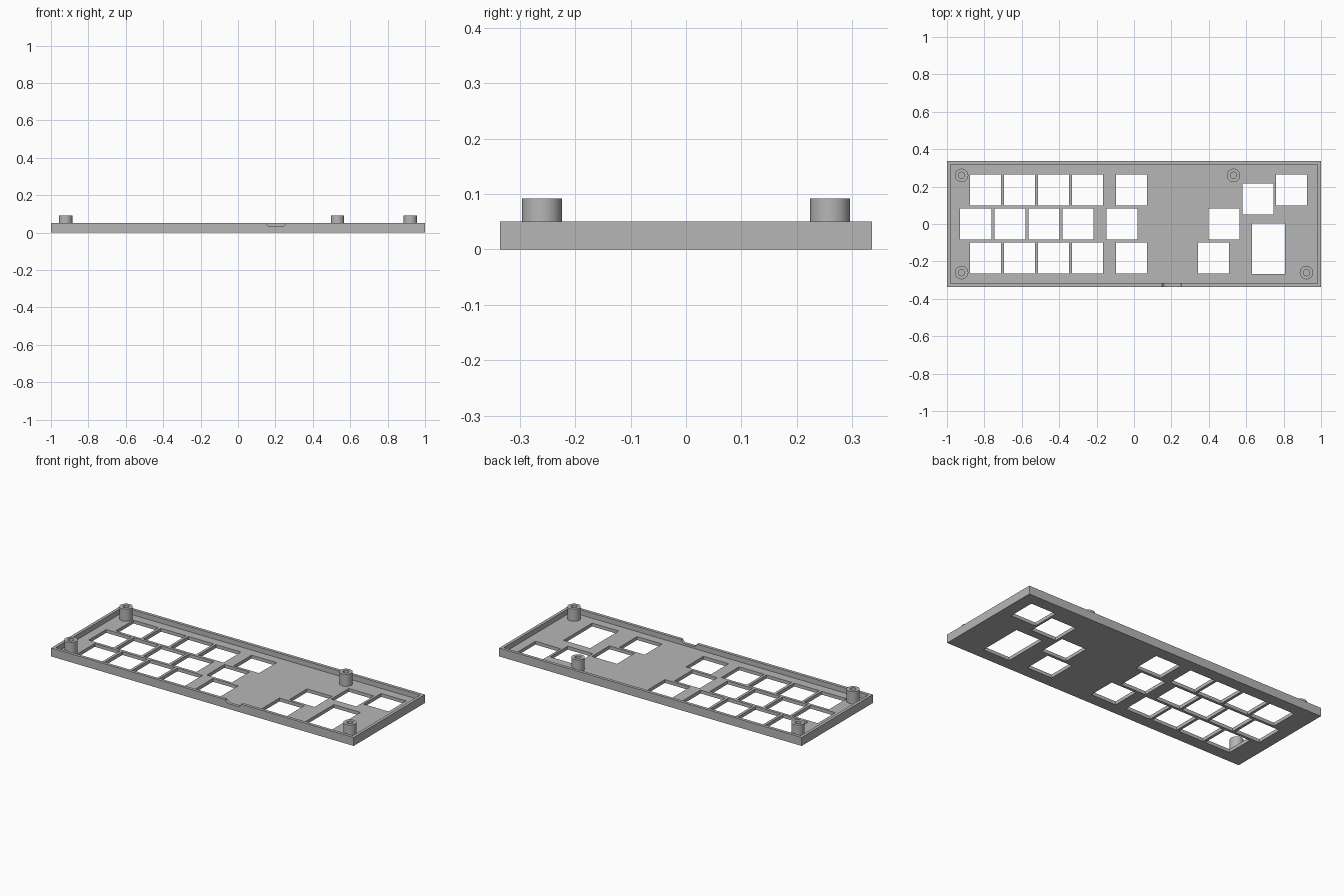
import bpy
import bmesh
import math
from mathutils import Matrix, Vector

if "Cube" in bpy.data.objects:
    bpy.data.objects.remove(bpy.data.objects["Cube"], do_unlink=True)

HALF_X, HALF_Y = 1.0, 0.336
RIM_TOP, FLOOR, WALL = 0.0505, 0.02, 0.018
POST_TOP, POST_R, BORE_R = 0.092, 0.036, 0.017
KEY, PITCH = 0.166, 0.182

grey = bpy.data.materials.new("plain_grey")
grey.use_nodes = True
colour = (0.47, 0.47, 0.47, 1)
grey.diffuse_color = colour
grey.node_tree.nodes["Principled BSDF"].inputs["Base Color"].default_value = colour


def make_object(name, bm):
    bmesh.ops.recalc_face_normals(bm, faces=bm.faces)
    mesh = bpy.data.meshes.new(name)
    bm.to_mesh(mesh)
    bm.free()
    mesh.materials.append(grey)
    obj = bpy.data.objects.new(name, mesh)
    bpy.context.collection.objects.link(obj)
    return obj


def add_box(bm, x, y, w, d, z0, z1):
    place = Matrix.Translation((x, y, (z0 + z1) / 2)) @ Matrix.Diagonal((w, d, z1 - z0, 1))
    bmesh.ops.create_cube(bm, size=1, matrix=place)


def cut(target, bm, name):
    cutter = make_object(name, bm)
    cutter.hide_render = True
    mod = target.modifiers.new(name, "BOOLEAN")
    mod.operation, mod.solver, mod.object = "DIFFERENCE", "EXACT", cutter
    bpy.context.view_layer.objects.active = target
    bpy.ops.object.modifier_apply(modifier=mod.name)
    bpy.data.objects.remove(cutter, do_unlink=True)


# Tray: solid slab, hollowed from above to leave a thin rim
bm = bmesh.new()
add_box(bm, 0, 0, 2 * HALF_X, 2 * HALF_Y, 0, RIM_TOP)
tray = make_object("tray", bm)
bm = bmesh.new()
add_box(bm, 0, 0, 2 * (HALF_X - WALL), 2 * (HALF_Y - WALL), FLOOR, 0.2)
cut(tray, bm, "cavity_cutter")

# Key openings: three staggered rows on one side, a loose group on the other
keys = []
for row, start in ((1, -0.794), (0, -0.846), (-1, -0.794)):
    y = row * PITCH
    keys += [(start + i * PITCH, y) for i in range(4)]
    keys.append((start + 0.781, y))
keys += [(0.481, 0), (0.426, -PITCH), (0.663, 0.134), (0.843, PITCH)]
bm = bmesh.new()
for x, y in keys:
    add_box(bm, x, y, KEY, KEY, -0.1, 0.1)
add_box(bm, 0.72, -0.133, 0.176, 0.27, -0.1, 0.1)
cut(tray, bm, "key_cutter")

# Cable notch with rounded lower corners in the front rim
bm = bmesh.new()
profile = [(0.053, 0.1)]
for i in range(9):
    a = math.radians(90 * i / 8)
    profile.append((0.029 + 0.024 * math.cos(a), 0.056 - 0.024 * math.sin(a)))
profile += [(-x, z) for x, z in reversed(profile)]
ring = [bm.verts.new((0.203 + x, -HALF_Y - 0.05, z)) for x, z in profile]
face = bm.faces.new(ring)
moved = bmesh.ops.extrude_face_region(bm, geom=[face])["geom"]
bmesh.ops.translate(bm, vec=(0, 0.05 + WALL + 0.01, 0),
                    verts=[v for v in moved if isinstance(v, bmesh.types.BMVert)])
cut(tray, bm, "notch_cutter")

# Hollow screw posts
posts = {"back_right_post": (-0.922, 0.26), "front_right_post": (-0.922, -0.26),
         "back_left_post": (0.532, 0.26), "front_left_post": (0.922, -0.26)}
for name, (x, y) in posts.items():
    bm = bmesh.new()
    outline = [(POST_R, FLOOR - 0.005), (POST_R, POST_TOP),
               (BORE_R, POST_TOP), (BORE_R, FLOOR - 0.005)]
    verts = [bm.verts.new((r, 0, z)) for r, z in outline]
    edges = [bm.edges.new((verts[i], verts[(i + 1) % 4])) for i in range(4)]
    bmesh.ops.spin(bm, geom=verts + edges, cent=(0, 0, 0), axis=(0, 0, 1),
                   angle=math.tau, steps=48, use_merge=True)
    bmesh.ops.remove_doubles(bm, verts=bm.verts, dist=0.0001)
    post = make_object(name, bm)
    post.location = Vector((x, y, 0))
    bpy.ops.object.select_all(action="DESELECT")
    post.select_set(True)
    bpy.context.view_layer.objects.active = post
    bpy.ops.object.shade_smooth_by_angle(angle=math.radians(30))
